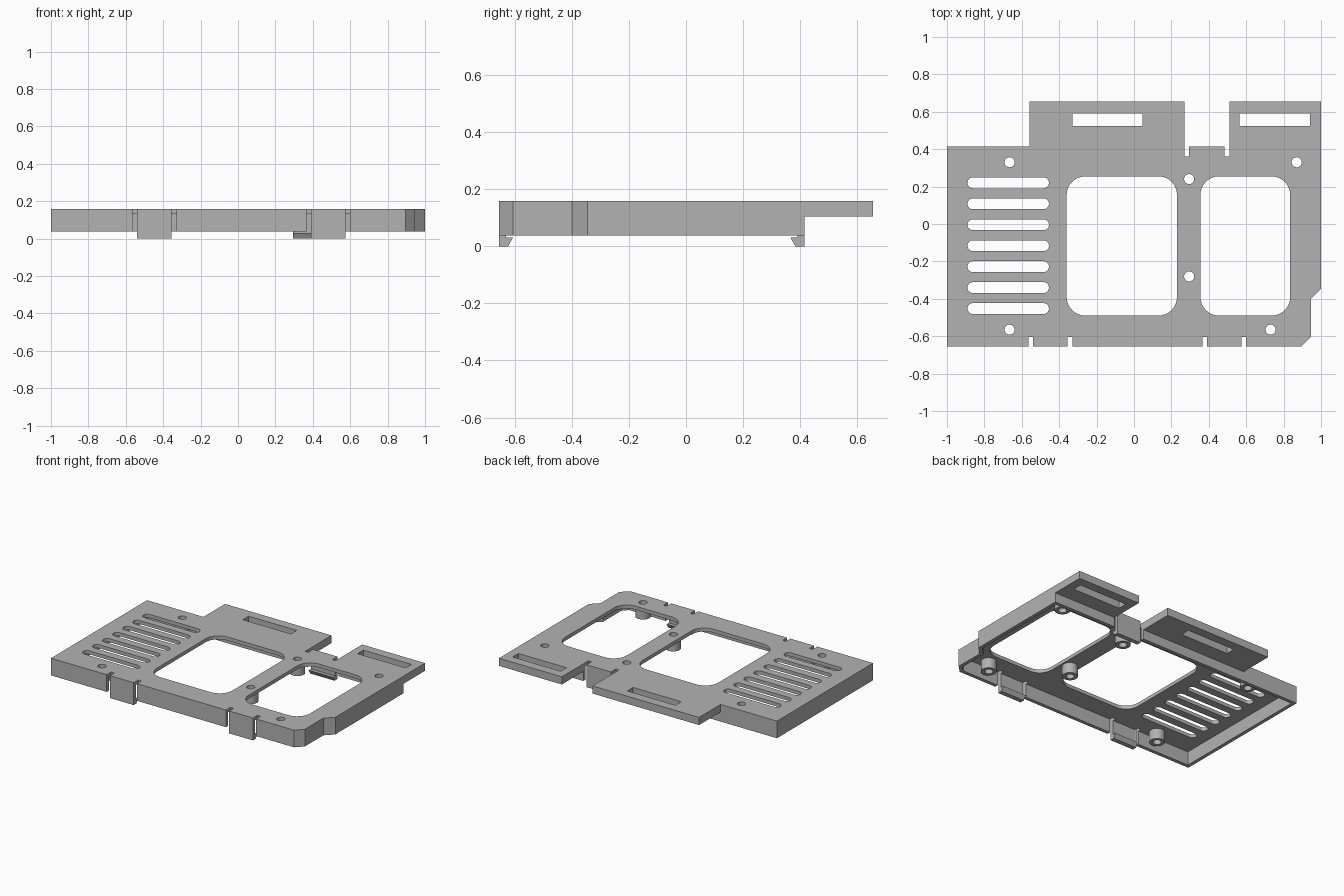
import bpy, math

cube = bpy.data.objects.get("Cube")
if cube:
    bpy.data.objects.remove(cube, do_unlink=True)

grey = bpy.data.materials.new("matte grey plastic")
grey.use_nodes = True
COLOR = (0.45, 0.45, 0.45, 1)
grey.diffuse_color = COLOR
grey.node_tree.nodes["Principled BSDF"].inputs["Base Color"].default_value = COLOR

BOTTOM, TOP = 0.037, 0.158      # rim and deck heights
DECK, TAB = 0.133, 0.104        # undersides of deck and rear tabs
FRONT, BACK = -0.655, 0.415
WALL = 0.025


def prism(name, points, z0, z1, axis="z"):
    """Extrude a closed profile along z, or a (y, z) profile along x."""
    place = (lambda p, h: (p[0], p[1], h)) if axis == "z" else (lambda p, h: (h, p[0], p[1]))
    n = len(points)
    verts = [place(p, h) for h in (z0, z1) for p in points]
    faces = [tuple(reversed(range(n))), tuple(range(n, 2 * n))]
    faces += [(i, (i + 1) % n, n + (i + 1) % n, n + i) for i in range(n)]
    area = sum(p[0] * q[1] - q[0] * p[1] for p, q in zip(points, points[1:] + points[:1]))
    if area < 0:
        faces = [f[::-1] for f in faces]
    mesh = bpy.data.meshes.new(name)
    mesh.from_pydata(verts, [], faces)
    mesh.materials.append(grey)
    obj = bpy.data.objects.new(name, mesh)
    bpy.context.collection.objects.link(obj)
    return obj


def rounded(x0, x1, y0, y1, r, steps=8):
    """Rectangle profile with rounded corners."""
    pts = []
    corners = [(x1 - r, y1 - r), (x0 + r, y1 - r), (x0 + r, y0 + r), (x1 - r, y0 + r)]
    for q, (cx, cy) in enumerate(corners):
        for i in range(steps + 1):
            a = math.pi / 2 * (q + i / steps)
            pts.append((cx + r * math.cos(a), cy + r * math.sin(a)))
    return pts


def box(x0, x1, y0, y1):
    return [(x0, y0), (x1, y0), (x1, y1), (x0, y1)]


def circle(x, y, r, n=24):
    return [(x + r * math.cos(math.tau * i / n), y + r * math.sin(math.tau * i / n)) for i in range(n)]


def combine(obj, tools, operation):
    """Apply a boolean with each tool, then discard the tools."""
    for tool in tools:
        mod = obj.modifiers.new("cut", "BOOLEAN")
        mod.operation, mod.solver, mod.object = operation, "EXACT", tool
    deps = bpy.context.evaluated_depsgraph_get()
    obj.data = bpy.data.meshes.new_from_object(obj.evaluated_get(deps))
    obj.modifiers.clear()
    for tool in tools:
        bpy.data.objects.remove(tool, do_unlink=True)


# Shell with chamfered corner and two rear tabs
outline = [(-1, FRONT), (0.895, FRONT), (0.945, -0.605), (0.945, -0.4), (1, -0.345),
           (1, 0.655), (0.51, 0.655), (0.51, BACK), (0.27, BACK), (0.27, 0.655),
           (-0.56, 0.655), (-0.56, BACK), (-1, BACK)]
shell = prism("vented_cover", outline, BOTTOM, TOP)

# Hollow underside and thin the tabs
w = WALL
pocket = [(-1 + w, FRONT + w), (0.885, FRONT + w), (0.945 - w, -0.595), (0.945 - w, -0.39),
          (1 - w, -0.335), (1 - w, BACK - w), (-1 + w, BACK - w)]
combine(shell, [prism("pocket", pocket, -0.1, DECK),
                prism("tab_relief", box(-1.2, 1.2, BACK, 0.8), -0.1, TAB)], "DIFFERENCE")

# Screw posts joined to the deck
posts = [(-0.665, 0.33), (-0.665, -0.565), (0.295, 0.24),
         (0.295, -0.28), (0.87, 0.33), (0.73, -0.565)]
combine(shell, [prism("post", circle(x, y, 0.05), 0.06, 0.145) for x, y in posts], "UNION")

# Windows, vents, tab slots, screw holes and latch reliefs
profiles = [rounded(-0.36, 0.23, -0.49, 0.255, 0.1), rounded(0.355, 0.835, -0.49, 0.255, 0.1)]
profiles += [rounded(-0.89, -0.455, y - 0.029, y + 0.029, 0.0285)
             for y in [0.22 - 0.112 * i for i in range(7)]]
profiles += [box(x, x + 0.375, 0.525, 0.59) for x in (-0.33, 0.565)]
profiles += [circle(x, y, 0.027) for x, y in posts]
profiles += [box(x, x + 0.025, -0.7, -0.605) for x in (-0.565, -0.355, 0.365, 0.575)]
profiles += [box(x, x + 0.025, 0.36, 0.45) for x in (0.27, 0.485)]
combine(shell, [prism("cutter", p, -0.2, 0.3) for p in profiles], "DIFFERENCE")

# Snap latches: arm ends with an inward hook
def latch(name, x0, x1, edge, inward):
    hook = [(0, 0.05), (0, 0), (0.032, 0), (0.049, 0.03), (w, 0.03), (w, 0.05)]
    return prism(name, [(edge + inward * d, z) for d, z in hook], x0, x1, "x")

latches = [latch("front_right_latch", -0.54, -0.355, FRONT, 1),
           latch("front_left_latch", 0.39, 0.575, FRONT, 1),
           latch("rear_latch", 0.295, 0.485, BACK, -1)]
combine(shell, latches, "UNION")

# Smooth the rounded corners, keep crisp edges
bpy.ops.object.select_all(action="DESELECT")
shell.select_set(True)
bpy.context.view_layer.objects.active = shell
bpy.ops.object.shade_smooth_by_angle(angle=math.radians(30))
